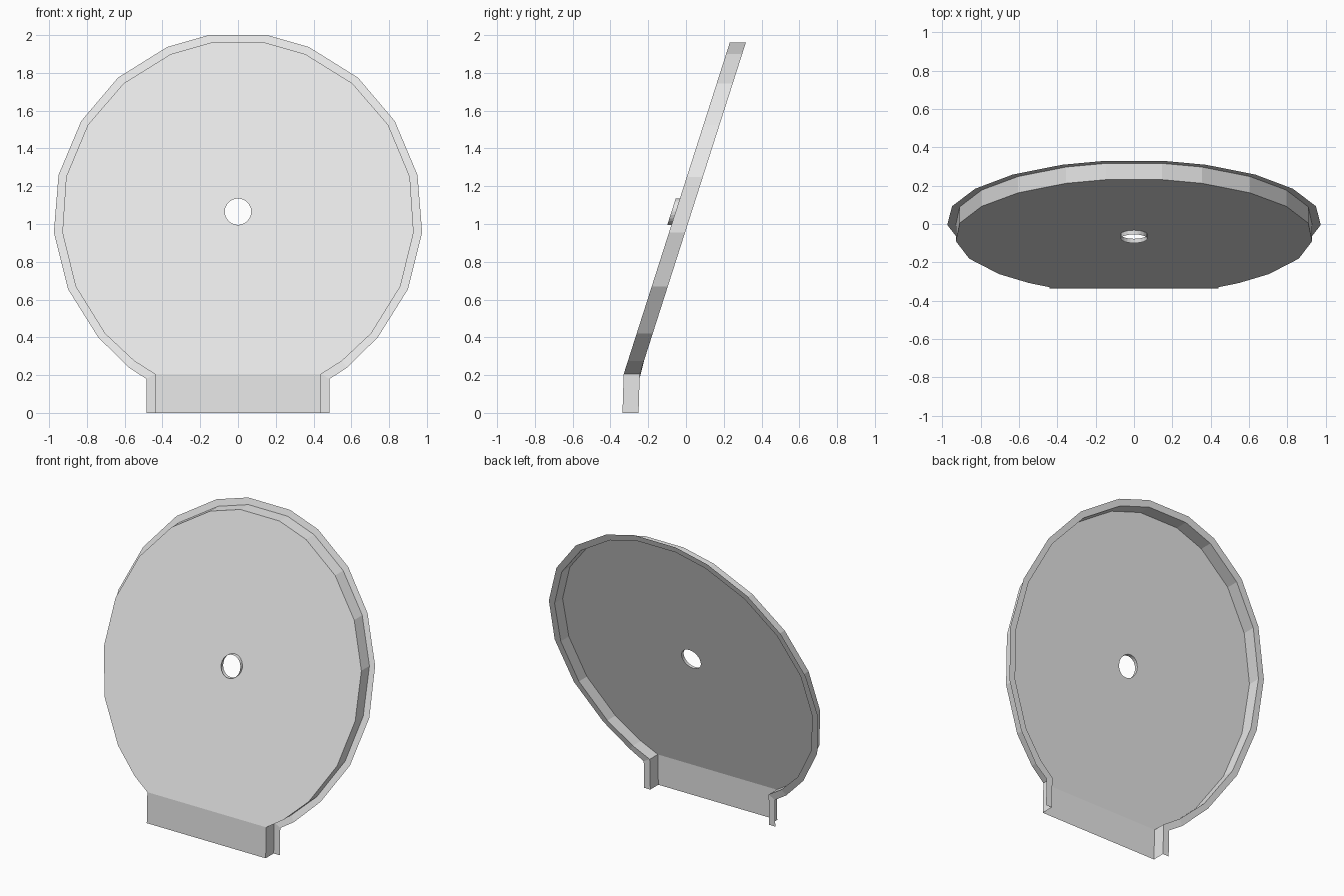
import bpy, bmesh, math

cube = bpy.data.objects.get("Cube")
if cube:
    bpy.data.objects.remove(cube, do_unlink=True)

GREY = (0.8, 0.8, 0.8, 1.0)
mat = bpy.data.materials.new("plain grey")
mat.use_nodes = True
mat.diffuse_color = GREY
mat.node_tree.nodes["Principled BSDF"].inputs["Base Color"].default_value = GREY

FOLD, DEPTH, LIP = 0.205, 0.085, 0.022

# Half outlines (x, z), from the foot up to the top
panel_half = [(0.44, 0), (0.44, FOLD), (0.55, 0.275), (0.705, 0.42), (0.86, 0.67),
              (0.93, 0.955), (0.91, 1.25), (0.795, 1.525), (0.605, 1.745),
              (0.355, 1.9), (0.145, 1.96)]
flange_half = [(0.485, 0), (0.485, 0.18), (0.578, 0.24), (0.74, 0.4), (0.9, 0.655),
               (0.975, 0.955), (0.95, 1.26), (0.83, 1.545), (0.635, 1.775),
               (0.375, 1.937), (0.155, 2.0)]


def place(points, offset=0.0):
    """Lay outline points on the leaning sheet, or the near-vertical foot."""
    return [(x, -0.33 + (z - FOLD) * (0.32 if z >= FOLD else 0.03) + offset, z)
            for x, z in points]


def mirrored(half):
    return half + [(-x, z) for x, z in reversed(half)]


def finish(name, bm):
    mesh = bpy.data.meshes.new(name)
    bm.to_mesh(mesh)
    bm.free()
    mesh.materials.append(mat)
    obj = bpy.data.objects.new(name, mesh)
    bpy.context.collection.objects.link(obj)


def strip(name, first, second, closed=False):
    """Join two matching outlines with a band of quads."""
    bm = bmesh.new()
    a = [bm.verts.new(p) for p in first]
    b = [bm.verts.new(p) for p in second]
    n = len(a)
    for i in range(n if closed else n - 1):
        j = (i + 1) % n
        bm.faces.new((a[i], b[i], b[j], a[j]))
    finish(name, bm)


panel = mirrored(panel_half)
flange = mirrored(flange_half)
hole = [(0.07 * math.cos(math.tau * i / 24), 1.065 + 0.07 * math.sin(math.tau * i / 24))
        for i in range(24)]

# Leaning round panel with a round hole
bm = bmesh.new()
edges = []
for loop in (panel[1:-1], hole):
    verts = [bm.verts.new(p) for p in place(loop)]
    edges += [bm.edges.new((v, verts[i - 1])) for i, v in enumerate(verts)]
bmesh.ops.triangle_fill(bm, use_beauty=True, use_dissolve=False, edges=edges)
bm.normal_update()
bmesh.ops.reverse_faces(bm, faces=[f for f in bm.faces if f.normal.y > 0])
finish("round_panel", bm)

# Upright foot panel below the fold
strip("foot_panel", place([panel[0], panel[1]]), place([panel[-1], panel[-2]]))
foot = bpy.data.objects["foot_panel"].data
if foot.polygons[0].normal.y > 0:
    foot.flip_normals()

# Side wall running back from the panel, and the flange around its back edge
strip("side_wall", place(panel), place(panel, DEPTH))
strip("back_flange", place(panel, DEPTH), place(flange, DEPTH))

# Short collar standing forward around the hole
strip("hole_collar", place(hole, -LIP), place(hole), closed=True)
